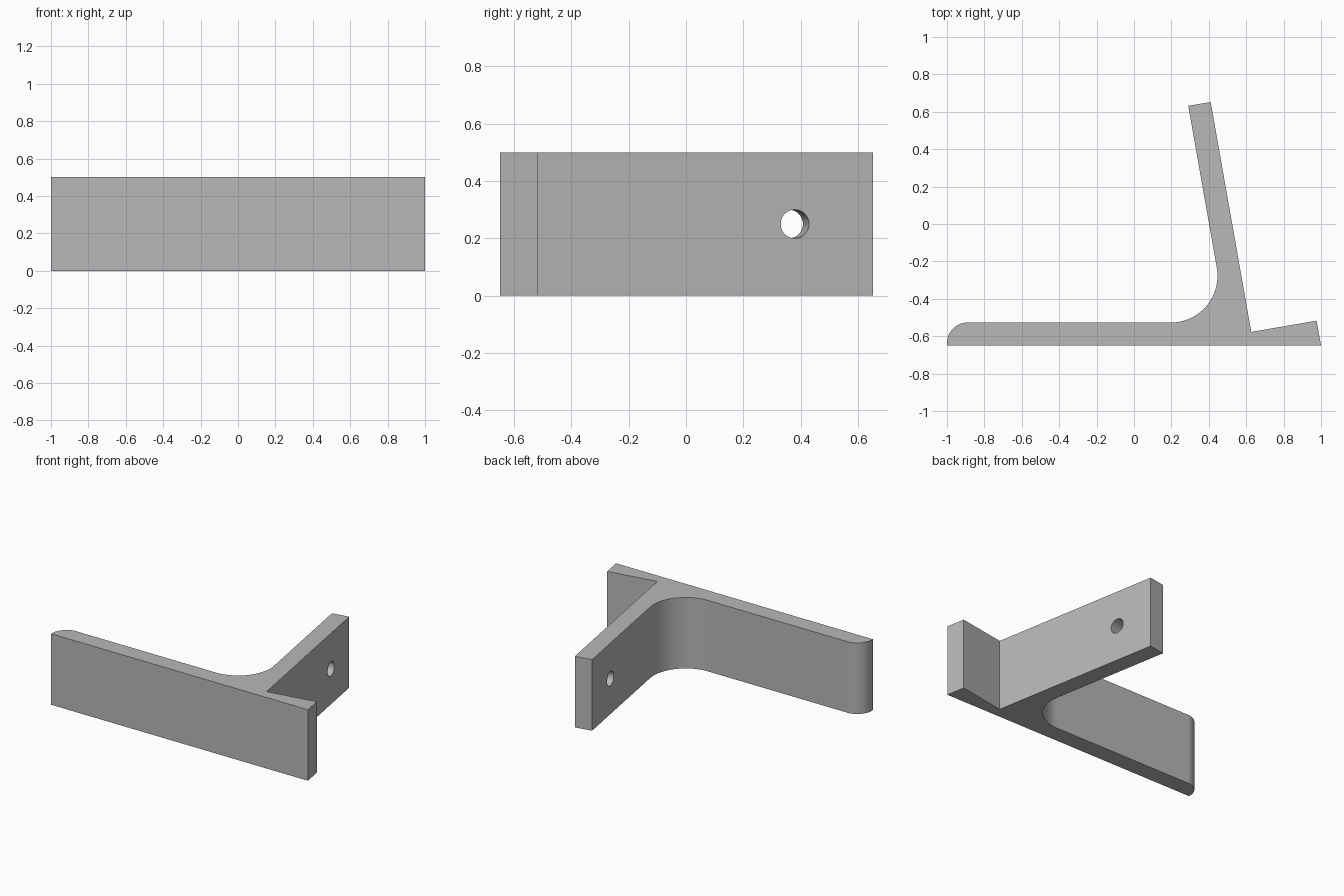
import bpy
import bmesh
from math import cos, sin, radians
from mathutils import Vector, Matrix

if "Cube" in bpy.data.objects:
    bpy.data.objects.remove(bpy.data.objects["Cube"], do_unlink=True)

HEIGHT = 0.5
FRONT, BACK = -0.65, -0.527
TILT = radians(10)

grey = bpy.data.materials.new("plain grey")
grey.use_nodes = True
grey.diffuse_color = (0.48, 0.48, 0.48, 1)
grey.node_tree.nodes["Principled BSDF"].inputs["Base Color"].default_value = grey.diffuse_color


def fillet(before, corner, after, radius, steps):
    """Points of an arc tangent to both edges of a corner."""
    p, c, q = Vector(before), Vector(corner), Vector(after)
    u, v = (p - c).normalized(), (q - c).normalized()
    half = u.angle(v) / 2
    centre = c + (u + v).normalized() * radius / sin(half)
    reach = radius * cos(half) / sin(half)
    start, end = c + u * reach - centre, c + v * reach - centre
    sweep = start.angle_signed(end)
    return [centre + Matrix.Rotation(-sweep * i / steps, 2) @ start
            for i in range(steps + 1)]


# Bracket outline: base plate, angled toe and leaning arm
arm_inner = (0.29, 0.632)
inner_corner = (arm_inner[0] + (arm_inner[1] - BACK) * sin(TILT) / cos(TILT), BACK)
outer_corner = (-1, BACK)
outline = [(-1, FRONT), (1, FRONT), (0.976, -0.517), (0.627, -0.577),
           (0.41, 0.652), arm_inner]
outline += fillet(arm_inner, inner_corner, outer_corner, 0.25, 32)
outline += fillet(inner_corner, outer_corner, (-1, FRONT), 0.11, 24)

bm = bmesh.new()
base = bm.faces.new([bm.verts.new((p[0], p[1], 0)) for p in outline])
top = bmesh.ops.extrude_face_region(bm, geom=[base])["geom"]
bmesh.ops.translate(bm, vec=(0, 0, HEIGHT),
                    verts=[g for g in top if isinstance(g, bmesh.types.BMVert)])
bmesh.ops.recalc_face_normals(bm, faces=bm.faces)
mesh = bpy.data.meshes.new("bracket")
bm.to_mesh(mesh)
bm.free()
mesh.materials.append(grey)
bracket = bpy.data.objects.new("bracket", mesh)
bpy.context.collection.objects.link(bracket)

# Bolt hole square to the leaning arm
bpy.ops.mesh.primitive_cylinder_add(vertices=48, radius=0.05, depth=0.4,
                                    location=(0.458, 0.38, HEIGHT / 2),
                                    rotation=(0, radians(90), TILT))
cutter = bpy.context.object
cutter.name = "hole_cutter"
cutter.hide_render = True
cutter.data.materials.append(grey)
cut = bracket.modifiers.new("bolt_hole", "BOOLEAN")
cut.operation = "DIFFERENCE"
cut.solver = "EXACT"
cut.object = cutter

bpy.ops.object.select_all(action="DESELECT")
bracket.select_set(True)
bpy.context.view_layer.objects.active = bracket
bpy.ops.object.modifier_apply(modifier=cut.name)
bpy.data.objects.remove(cutter, do_unlink=True)
bpy.ops.object.shade_smooth_by_angle(angle=radians(30))
